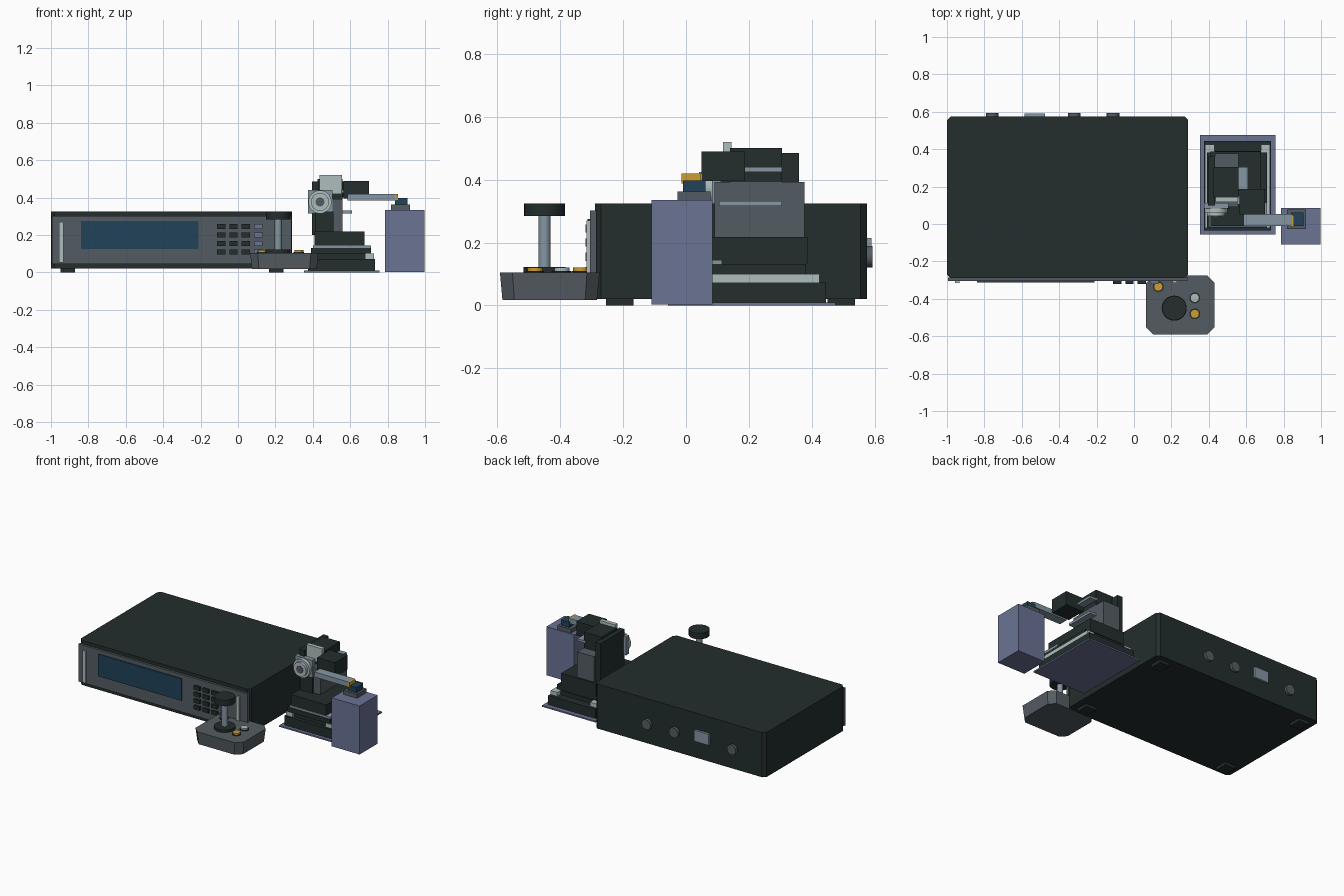
import bpy, bmesh, math

cube = bpy.data.objects.get("Cube")
if cube:
    bpy.data.objects.remove(cube, do_unlink=True)


def material(name, rgb):
    """Flat material from a display colour, stored as linear values."""
    lin = [((c / 255 + 0.055) / 1.055) ** 2.4 for c in rgb] + [1]
    m = bpy.data.materials.new(name)
    m.use_nodes = True
    m.diffuse_color = lin
    bsdf = next(n for n in m.node_tree.nodes if n.type == 'BSDF_PRINCIPLED')
    bsdf.inputs["Base Color"].default_value = lin
    return m


DARK = material("charcoal", (35, 45, 45))
GREY = material("panel grey", (84, 92, 98))
SLATE = material("slate blue", (106, 115, 148))
STEEL = material("blue steel", (132, 150, 163))
SILVER = material("silver", (175, 190, 190))
BLUE = material("screen blue", (33, 66, 90))
GOLD = material("brass", (205, 158, 50))


def finish(bm, name, mat):
    bmesh.ops.recalc_face_normals(bm, faces=bm.faces)
    mesh = bpy.data.meshes.new(name)
    bm.to_mesh(mesh)
    bm.free()
    mesh.materials.append(mat)
    ob = bpy.data.objects.new(name, mesh)
    bpy.context.collection.objects.link(ob)
    return ob


def box(name, mat, x, y, z, chamfer=0, taper=0):
    """Box from ranges, with chamfered upright edges and a narrower bottom."""
    bm = bmesh.new()
    bmesh.ops.create_cube(bm, size=1)
    for v in bm.verts:
        v.co = [r[0] if c < 0 else r[1] for c, r in zip(v.co, (x, y, z))]
    if chamfer:
        upright = [e for e in bm.edges
                   if abs(e.verts[0].co.z - e.verts[1].co.z) > 1e-4]
        bmesh.ops.bevel(bm, geom=upright, offset=chamfer, segments=1,
                        affect='EDGES', profile=0.5)
    if taper:
        cx, cy = sum(x) / 2, sum(y) / 2
        for v in bm.verts:
            if v.co.z < sum(z) / 2:
                v.co.x = cx + (v.co.x - cx) * (1 - taper)
                v.co.y = cy + (v.co.y - cy) * (1 - taper)
    return finish(bm, name, mat)


def disc(name, mat, centre, radius, depth, axis='Z', sides=32):
    """Cylinder starting at centre and running along +Z or +Y."""
    bm = bmesh.new()
    bmesh.ops.create_cone(bm, cap_ends=True, segments=sides,
                          radius1=radius, radius2=radius, depth=depth)
    for v in bm.verts:
        v.co.z += depth / 2
        if axis == 'Y':
            v.co.y, v.co.z = v.co.z, -v.co.y
    ob = finish(bm, name, mat)
    ob.location = centre
    bpy.ops.object.select_all(action='DESELECT')
    ob.select_set(True)
    bpy.context.view_layer.objects.active = ob
    bpy.ops.object.shade_smooth_by_angle(angle=math.radians(35))
    return ob


# Controller case with front panel
box("controller_case", DARK, (-1, 0.29), (-0.29, 0.575), (0.02, 0.325), chamfer=0.02)
box("front_panel", GREY, (-0.995, 0.285), (-0.305, -0.285), (0.045, 0.302))
box("screen", BLUE, (-0.84, -0.21), (-0.313, -0.3), (0.125, 0.275))
for side, x in (("right", -0.945), ("left", 0.218)):
    box(side + "_panel_handle", SILVER, (x - 0.012, x + 0.012), (-0.316, -0.3), (0.052, 0.27))

# Keypad, last column tinted
for col in range(4):
    for row in range(4):
        x, z = -0.09 + 0.066 * col, 0.11 + 0.045 * row
        box("key", SLATE if col == 3 else DARK, (x - 0.022, x + 0.022),
            (-0.32, -0.3), (z - 0.013, z + 0.013))

# Feet
for x in (-0.95, 0.165):
    for y in (-0.255, 0.45):
        box("foot", DARK, (x, x + 0.078), (y, y + 0.088), (0, 0.025))

# Rear connectors
for x in (-0.758, -0.32, -0.112):
    disc("round_connector", GREY, (x, 0.57, 0.155), 0.034, 0.023, 'Y')
box("rear_socket", STEEL, (-0.585, -0.475), (0.57, 0.59), (0.138, 0.214))

# Joystick unit
box("joystick_base", GREY, (0.065, 0.43), (-0.592, -0.275), (0.018, 0.105), 0.04, 0.05)
disc("joystick_collar", DARK, (0.215, -0.45, 0.1), 0.067, 0.022)
disc("joystick_post", STEEL, (0.215, -0.45, 0.11), 0.019, 0.19)
disc("joystick_cap", DARK, (0.215, -0.45, 0.284), 0.065, 0.041)
for x, y, mat in ((0.13, -0.335, GOLD), (0.325, -0.48, GOLD), (0.325, -0.395, SILVER)):
    disc("joystick_button", DARK, (x, y, 0.1), 0.029, 0.01)
    disc("button_top", mat, (x, y, 0.1), 0.024, 0.02)

# Stage layers
box("stage_base_plate", SLATE, (0.352, 0.757), (-0.057, 0.475), (0, 0.01))
box("stage_lower_block", DARK, (0.375, 0.732), (-0.035, 0.445), (0.01, 0.073))
for x in (0.38, 0.678):
    box("stage_rail", SILVER, (x, x + 0.05), (-0.022, 0.425), (0.07, 0.1))
box("stage_core", DARK, (0.43, 0.678), (-0.01, 0.39), (0.07, 0.1))
box("stage_middle_plate", DARK, (0.39, 0.71), (-0.02, 0.382), (0.1, 0.131))
box("stage_front_strip", STEEL, (0.4, 0.71), (-0.015, 0.115), (0.13, 0.145))
box("stage_upper_block", DARK, (0.41, 0.675), (-0.01, 0.387), (0.131, 0.218))

# Upright column
box("column", GREY, (0.433, 0.56), (0.09, 0.377), (0.21, 0.392))
box("column_side_plate", DARK, (0.395, 0.434), (0.1, 0.36), (0.2, 0.485))
box("column_front_plate", DARK, (0.415, 0.51), (0.08, 0.092), (0.2, 0.325))
box("column_head", DARK, (0.425, 0.56), (0.14, 0.305), (0.385, 0.5))
box("head_bracket", SILVER, (0.435, 0.555), (0.118, 0.145), (0.42, 0.52))
for z in (0.316, 0.425):
    box("side_tongue", STEEL, (0.55, 0.61), (0.105, 0.305), (z, z + 0.016))

# Focus wheel
box("wheel_mount", STEEL, (0.375, 0.505), (0.082, 0.112), (0.315, 0.442))
disc("wheel_rim", SILVER, (0.438, 0.058, 0.377), 0.062, 0.026, 'Y')
disc("wheel_face", SILVER, (0.438, 0.042, 0.377), 0.048, 0.018, 'Y')
disc("wheel_hub", GREY, (0.438, 0.038, 0.377), 0.024, 0.008, 'Y')

# Probe head and arm
box("probe_head", DARK, (0.565, 0.7), (0.05, 0.187), (0.395, 0.49))
box("probe_link", DARK, (0.55, 0.6), (0.15, 0.187), (0.4, 0.485))
box("probe_arm", STEEL, (0.585, 0.845), (-0.01, 0.053), (0.385, 0.42))
box("probe_tip", GOLD, (0.84, 0.856), (-0.015, 0.047), (0.388, 0.42))

# Sample pedestal
box("pedestal", SLATE, (0.787, 0.998), (-0.11, 0.085), (0.003, 0.335))
box("sample_holder", GREY, (0.817, 0.92), (-0.027, 0.078), (0.335, 0.362))
box("sample_block", BLUE, (0.84, 0.905), (-0.01, 0.062), (0.362, 0.398))
